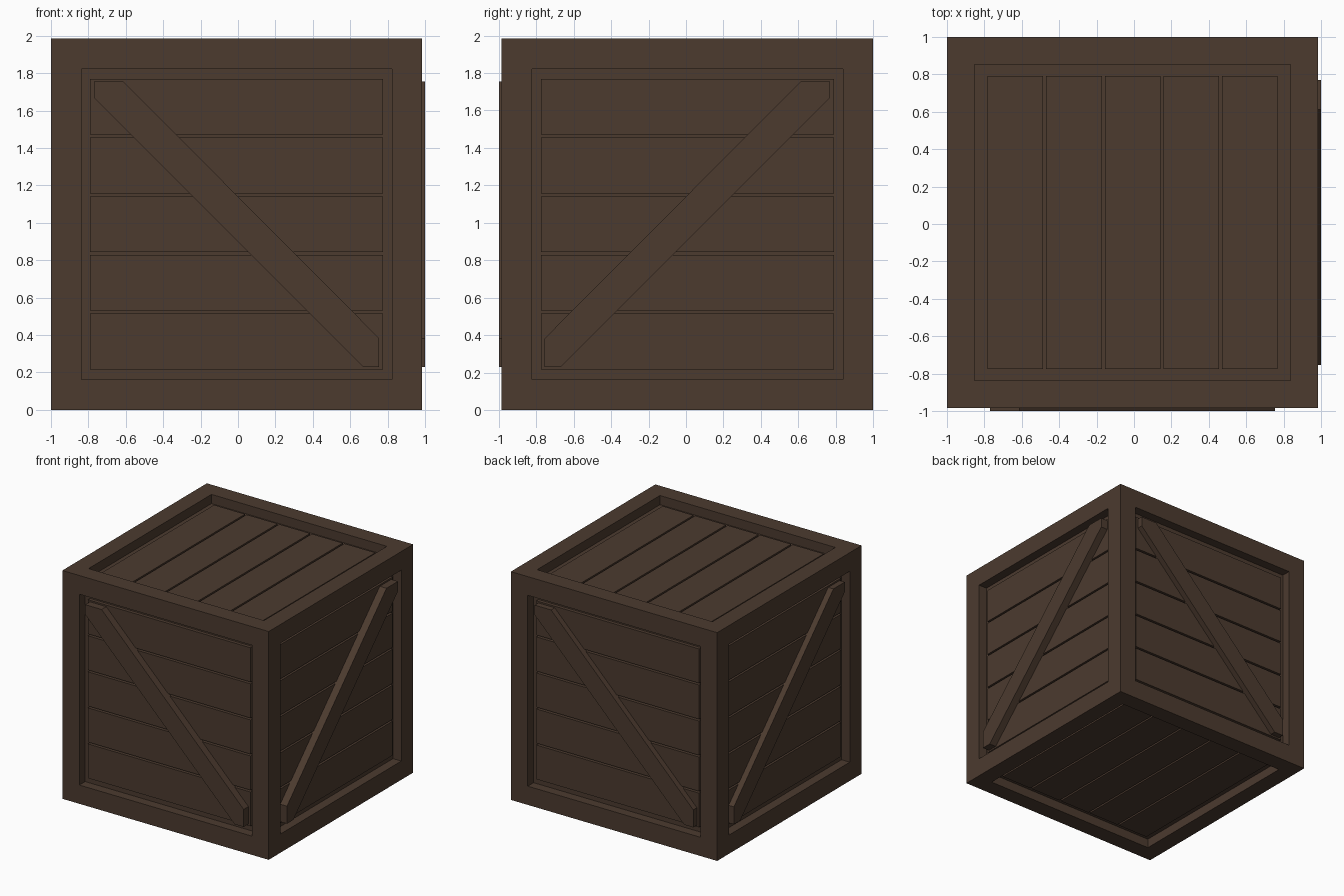
import bpy, bmesh
from mathutils import Matrix, Vector

if "Cube" in bpy.data.objects:
    bpy.data.objects.remove(bpy.data.objects["Cube"])

H = 0.9925                               # half size of the crate
CENTRE = Vector((-0.0075, 0.0075, H))
RECESS, GROOVE = 0.05, 0.03              # panel depth, extra depth between planks
SIDE_OPEN, CAP_OPEN = 0.7625, 0.7825     # half size of the panel openings
PITCH, GAP = 0.3135, 0.016               # plank spacing and groove width

wood = bpy.data.materials.new("dark_wood")
wood.diffuse_color = (0.072, 0.043, 0.028, 1)
wood.use_nodes = True
wood.node_tree.nodes["Principled BSDF"].inputs["Base Color"].default_value = wood.diffuse_color


def add_object(name, bm, matrix):
    bmesh.ops.recalc_face_normals(bm, faces=bm.faces[:])
    mesh = bpy.data.meshes.new(name)
    bm.to_mesh(mesh)
    bm.free()
    mesh.materials.append(wood)
    obj = bpy.data.objects.new(name, mesh)
    obj.matrix_world = matrix
    bpy.context.collection.objects.link(obj)
    return obj


def face_matrix(u, v):
    # local x = u, local y = v, local z = outward from the crate centre
    u, v = Vector(u), Vector(v)
    rot = Matrix((u, v, u.cross(v))).transposed().to_4x4()
    return Matrix.Translation(CENTRE) @ rot


# Frame: a cube with a square recess sunk into every face
bm = bmesh.new()
bmesh.ops.create_cube(bm, size=2 * H)
bm.normal_update()
for f in bm.faces[:]:
    half = CAP_OPEN if abs(f.normal.z) > 0.5 else SIDE_OPEN
    inward = f.normal * -(RECESS + GROOVE)
    bmesh.ops.inset_individual(bm, faces=[f], thickness=H - half)
    result = bmesh.ops.extrude_discrete_faces(bm, faces=[f])
    bmesh.ops.translate(bm, verts=result["faces"][0].verts[:], vec=inward)
add_object("frame", bm, Matrix.Translation(CENTRE))


# Planks: five boards lying in each recess, stacked along local y
def add_planks(name, matrix):
    bm = bmesh.new()
    outer, thick = H - RECESS, GROOVE + 0.01
    for i in range(5):
        m = (Matrix.Translation((0, (i - 2) * PITCH, outer - thick / 2))
             @ Matrix.Diagonal((2 * CAP_OPEN, PITCH - GAP, thick, 1)))
        bmesh.ops.create_cube(bm, size=1, matrix=m)
    add_object(name, bm, matrix)


# Brace: diagonal board with its ends trimmed to the frame corners
def add_brace(name, matrix, flip, outer):
    s = SIDE_OPEN
    outline = [(-s, s), (-0.605, s), (s, -0.61), (s, -s), (0.675, -s), (-s, 0.677)]
    inner = H - RECESS - 0.01
    bm = bmesh.new()
    face = bm.faces.new([bm.verts.new((flip * x, y, inner)) for x, y in outline])
    ext = bmesh.ops.extrude_face_region(bm, geom=[face])
    top = [g for g in ext["geom"] if isinstance(g, bmesh.types.BMVert)]
    bmesh.ops.translate(bm, verts=top, vec=(0, 0, outer - inner))
    add_object(name, bm, matrix)


UP = (0, 0, 1)
# Side panels; the front and right braces stand slightly proud of the frame
for side, u, flip, outer in (("front", (1, 0, 0), 1, H + 0.015),
                             ("right", (0, 1, 0), -1, H + 0.015),
                             ("back", (-1, 0, 0), 1, H),
                             ("left", (0, -1, 0), -1, H)):
    m = face_matrix(u, UP)
    add_planks(side + "_planks", m)
    add_brace(side + "_brace", m, flip, outer)

# Lid and base panels
add_planks("top_planks", face_matrix((0, 1, 0), (-1, 0, 0)))
add_planks("bottom_planks", face_matrix((0, 1, 0), (1, 0, 0)))
